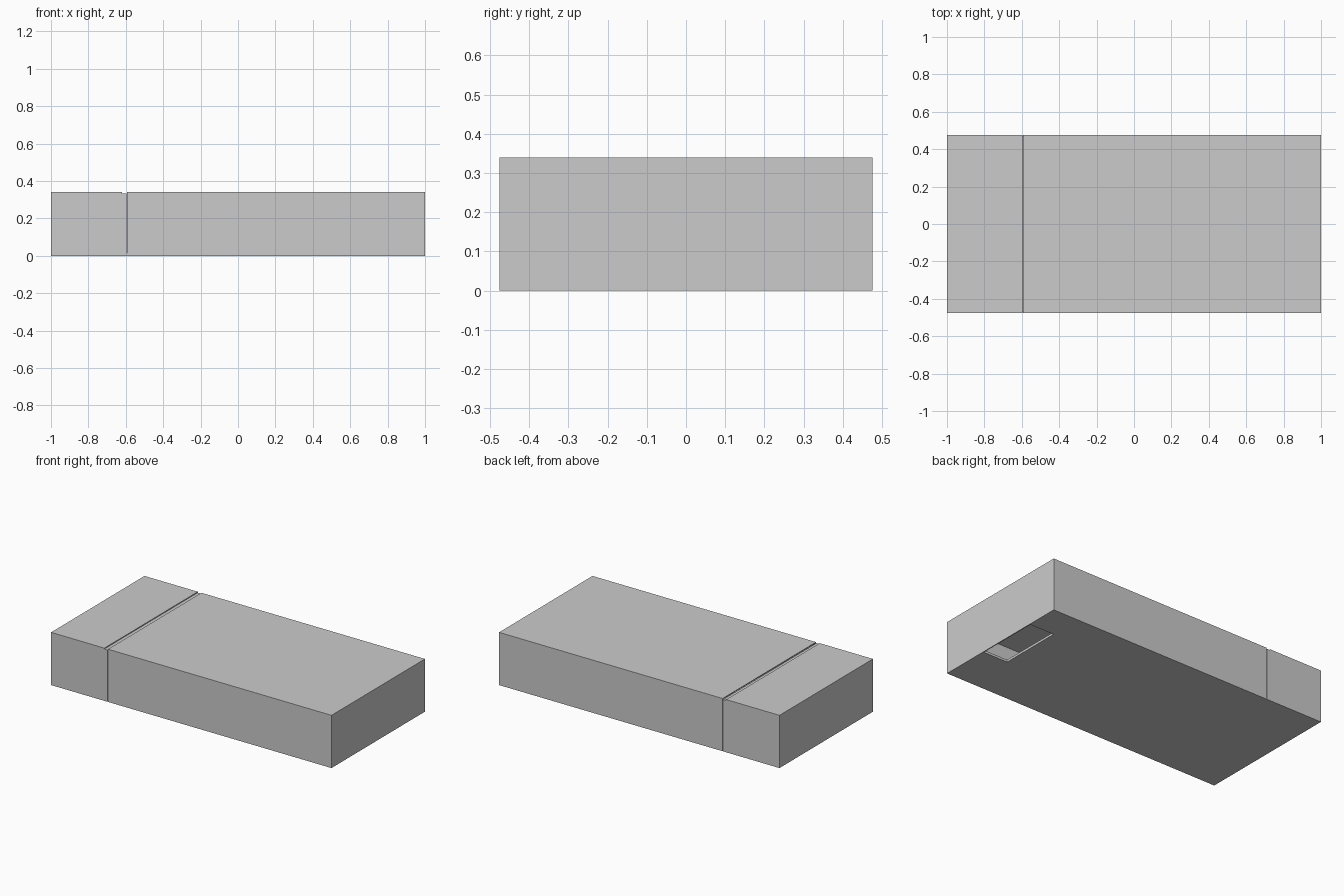
import bpy, bmesh

if "Cube" in bpy.data.objects:
    bpy.data.objects.remove(bpy.data.objects["Cube"])

HALF_Y, TOP, WALL = 0.476, 0.34, 0.006
SEAM_A, SEAM_B = -0.62, -0.594


def finish(name, bm):
    bmesh.ops.recalc_face_normals(bm, faces=bm.faces)
    mesh = bpy.data.meshes.new(name)
    bm.to_mesh(mesh)
    bm.free()
    obj = bpy.data.objects.new(name, mesh)
    bpy.context.collection.objects.link(obj)
    return obj


def shell(name, x0, x1, top, open_ends):
    """Thin folded cover: open underneath and at the listed x ends."""
    bm = bmesh.new()
    bmesh.ops.create_cube(bm, size=1)
    for v in bm.verts:
        v.co = (x1 if v.co.x > 0 else x0,
                HALF_Y if v.co.y > 0 else -HALF_Y,
                top if v.co.z > 0 else 0)
    bm.normal_update()
    unwanted = [f for f in bm.faces if f.normal.z < -0.5
                or any(f.normal.x * e > 0.5 for e in open_ends)]
    # keep outward normals, so no recalculation after opening the box
    bmesh.ops.delete(bm, geom=unwanted, context='FACES')
    mesh = bpy.data.meshes.new(name)
    bm.to_mesh(mesh)
    bm.free()
    obj = bpy.data.objects.new(name, mesh)
    bpy.context.collection.objects.link(obj)
    mod = obj.modifiers.new("wall", 'SOLIDIFY')
    mod.thickness = WALL
    mod.offset = -1
    mod.use_even_offset = True
    return obj


# Long body, short end cap and the slightly recessed collar between them
shell("main_cover", SEAM_B, 1.0, TOP, [-1])
shell("end_cap", -1.0, SEAM_A, TOP, [1])
shell("seam_collar", SEAM_A, SEAM_B - 0.003, TOP - 0.006, [-1, 1])

# Bottom plate with a rectangular opening at the right end
ex, ey = 1.0 - WALL, HALF_Y - WALL
outline = [(-ex, -ey), (ex, -ey), (ex, -0.155), (0.82, -0.155),
           (0.82, 0.26), (ex, 0.26), (ex, ey), (-ex, ey)]
bm = bmesh.new()
face = bm.faces.new([bm.verts.new((x, y, 0)) for x, y in outline])
ext = bmesh.ops.extrude_face_region(bm, geom=[face])
for v in ext["geom"]:
    if isinstance(v, bmesh.types.BMVert):
        v.co.z = 0.015
if not face.is_valid or len([f for f in bm.faces if all(v.co.z == 0 for v in f.verts)]) == 0:
    bm.faces.new([v for v in bm.verts if v.co.z == 0])
finish("bottom_plate", bm)
